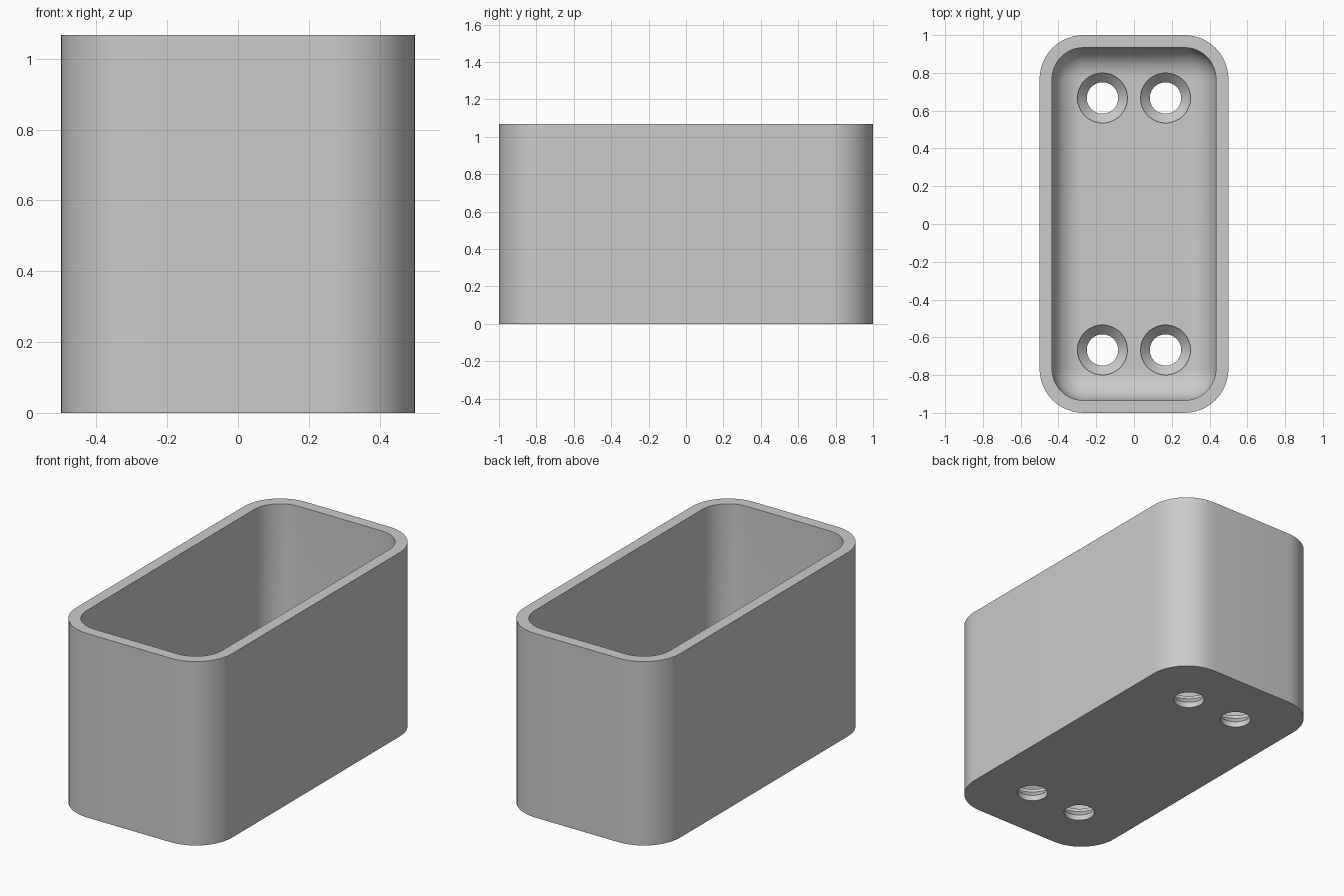
import bpy, bmesh
from math import cos, sin, pi, radians

cube = bpy.data.objects.get("Cube")
if cube:
    bpy.data.objects.remove(cube, do_unlink=True)

HALF_X, HALF_Y, HEIGHT = 0.5, 1.0, 1.067
WALL, FLOOR = 0.066, 0.1
CORNER, FILLET = 0.233, 0.16

grey = bpy.data.materials.new("plain grey")
grey.use_nodes = True
colour = (0.6, 0.6, 0.6, 1)
grey.diffuse_color = colour
grey.node_tree.nodes["Principled BSDF"].inputs["Base Color"].default_value = colour


def add_object(name, bm):
    bmesh.ops.recalc_face_normals(bm, faces=bm.faces)
    mesh = bpy.data.meshes.new(name)
    bm.to_mesh(mesh)
    bm.free()
    mesh.materials.append(grey)
    obj = bpy.data.objects.new(name, mesh)
    bpy.context.collection.objects.link(obj)
    return obj


def loft(bm, outlines):
    """Join closed outlines in order and cap both ends."""
    rings = [[bm.verts.new(p) for p in outline] for outline in outlines]
    for a, b in zip(rings, rings[1:]):
        for i in range(len(a)):
            j = (i + 1) % len(a)
            bm.faces.new((a[i], a[j], b[j], b[i]))
    bm.faces.new(rings[0])
    bm.faces.new(rings[-1])


def rounded_rectangle(inset, z, steps=12):
    r = CORNER - inset
    points = []
    for quarter, (sx, sy) in enumerate(((1, 1), (-1, 1), (-1, -1), (1, -1))):
        for k in range(steps + 1):
            a = (quarter + k / steps) * pi / 2
            points.append((sx * (HALF_X - CORNER) + r * cos(a),
                           sy * (HALF_Y - CORNER) + r * sin(a), z))
    return points


def circle(x, y, r, z, steps=48):
    return [(x + r * cos(2 * pi * k / steps), y + r * sin(2 * pi * k / steps), z)
            for k in range(steps)]


# Open box with rounded corners and a filleted inside floor
outlines = [rounded_rectangle(0, 0), rounded_rectangle(0, HEIGHT),
            rounded_rectangle(WALL, HEIGHT)]
for k in range(11):
    a = k / 10 * pi / 2
    outlines.append(rounded_rectangle(WALL + FILLET * (1 - cos(a)),
                                      FLOOR + FILLET * (1 - sin(a))))
bm = bmesh.new()
loft(bm, outlines)
box = add_object("open_box", bm)

# Four countersunk screw holes
bm = bmesh.new()
for x in (-0.167, 0.167):
    for y in (-0.667, 0.667):
        loft(bm, [circle(x, y, r, z) for r, z in
                  ((0.083, -0.1), (0.083, 0.033), (0.132, 0.083), (0.132, 0.2))])
cutter = add_object("screw_hole_cutter", bm)
cutter.hide_render = True

bpy.context.view_layer.objects.active = box
box.select_set(True)
cut = box.modifiers.new("screw holes", "BOOLEAN")
cut.object = cutter
cut.solver = "EXACT"
bpy.ops.object.modifier_apply(modifier=cut.name)
bpy.data.objects.remove(cutter, do_unlink=True)

bpy.ops.object.select_all(action="DESELECT")
box.select_set(True)
bpy.ops.object.shade_smooth_by_angle(angle=radians(30))
